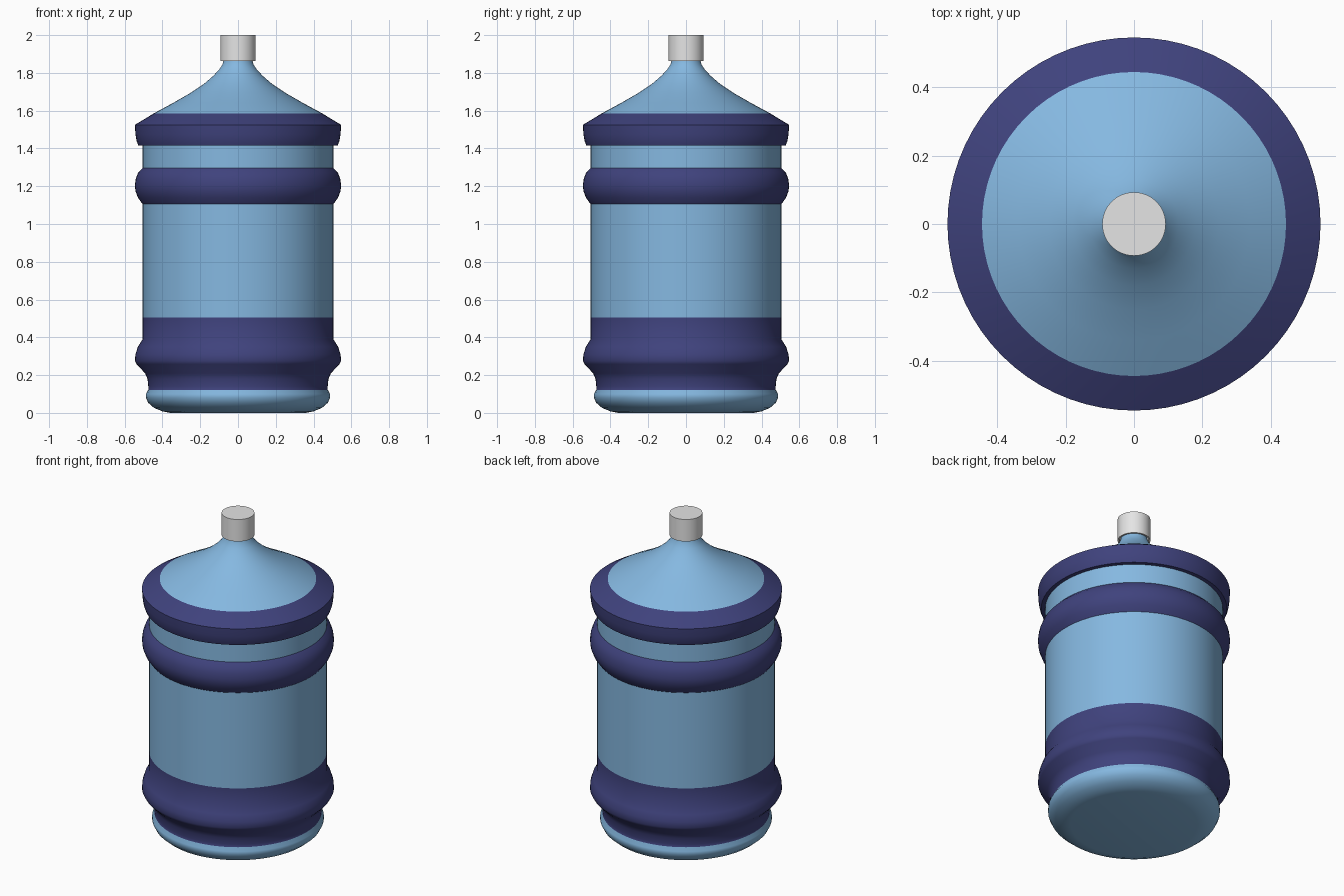
import bpy, bmesh, math

if "Cube" in bpy.data.objects:
    bpy.data.objects.remove(bpy.data.objects["Cube"])

SEG = 72

def material(name, rgb):
    m = bpy.data.materials.new(name)
    m.diffuse_color = (*rgb, 1)
    m.use_nodes = True
    m.node_tree.nodes["Principled BSDF"].inputs["Base Color"].default_value = m.diffuse_color
    return m

BLUE = material("light blue plastic", (0.235, 0.48, 0.75))
NAVY = material("navy band", (0.05, 0.055, 0.205))
WHITE = material("white cap", (0.78, 0.78, 0.78))

def lathe(name, profile, mats, pick=lambda z: 0):
    """Spin an (r, z) profile round the z axis; pick(z) gives the colour slot."""
    bm = bmesh.new()
    rings = []
    for r, z in profile:
        if r == 0:
            rings.append([bm.verts.new((0, 0, z))] * SEG)
        else:
            rings.append([bm.verts.new((r * math.cos(2 * math.pi * i / SEG),
                                        r * math.sin(2 * math.pi * i / SEG), z))
                          for i in range(SEG)])
    for (lo, hi), (p, q) in zip(zip(rings, rings[1:]), zip(profile, profile[1:])):
        for i in range(SEG):
            j = (i + 1) % SEG
            corners = list(dict.fromkeys((lo[i], lo[j], hi[j], hi[i])))
            bm.faces.new(corners).material_index = pick((p[1] + q[1]) / 2)
    bmesh.ops.recalc_face_normals(bm, faces=bm.faces)
    me = bpy.data.meshes.new(name)
    bm.to_mesh(me)
    bm.free()
    for m in mats:
        me.materials.append(m)
    ob = bpy.data.objects.new(name, me)
    bpy.context.collection.objects.link(ob)
    bpy.context.view_layer.objects.active = ob
    ob.select_set(True)
    bpy.ops.object.shade_smooth_by_angle(angle=math.radians(35))
    ob.select_set(False)
    return ob

# Bottle body: base, three raised bands, shoulder cone and neck
bottle = [
    (0, 0.005), (0.36, 0.0), (0.40, 0.008), (0.445, 0.027), (0.475, 0.053), (0.488, 0.08),
    (0.488, 0.10), (0.475, 0.122),
    (0.475, 0.14), (0.479, 0.18), (0.492, 0.21), (0.537, 0.258), (0.546, 0.275),
    (0.543, 0.31), (0.53, 0.35), (0.505, 0.39), (0.505, 0.505),
    (0.505, 1.105), (0.53, 1.14), (0.543, 1.175), (0.546, 1.205), (0.541, 1.24),
    (0.529, 1.272), (0.505, 1.297), (0.505, 1.415),
    (0.528, 1.416), (0.537, 1.44), (0.543, 1.475), (0.546, 1.525),
    (0.445, 1.586), (0.34, 1.643), (0.25, 1.695), (0.18, 1.742), (0.13, 1.785),
    (0.10, 1.818), (0.082, 1.845), (0.075, 1.87), (0.075, 1.96), (0, 1.96)]
BANDS = [(0.122, 0.505), (1.105, 1.297), (1.415, 1.586)]
lathe("bottle", bottle, [BLUE, NAVY],
      lambda z: int(any(a < z < b for a, b in BANDS)))

# Screw cap, hollow underneath
lathe("cap", [(0, 1.97), (0.083, 1.97), (0.083, 1.862), (0.093, 1.862), (0.093, 2.0), (0, 2.0)],
      [WHITE])
